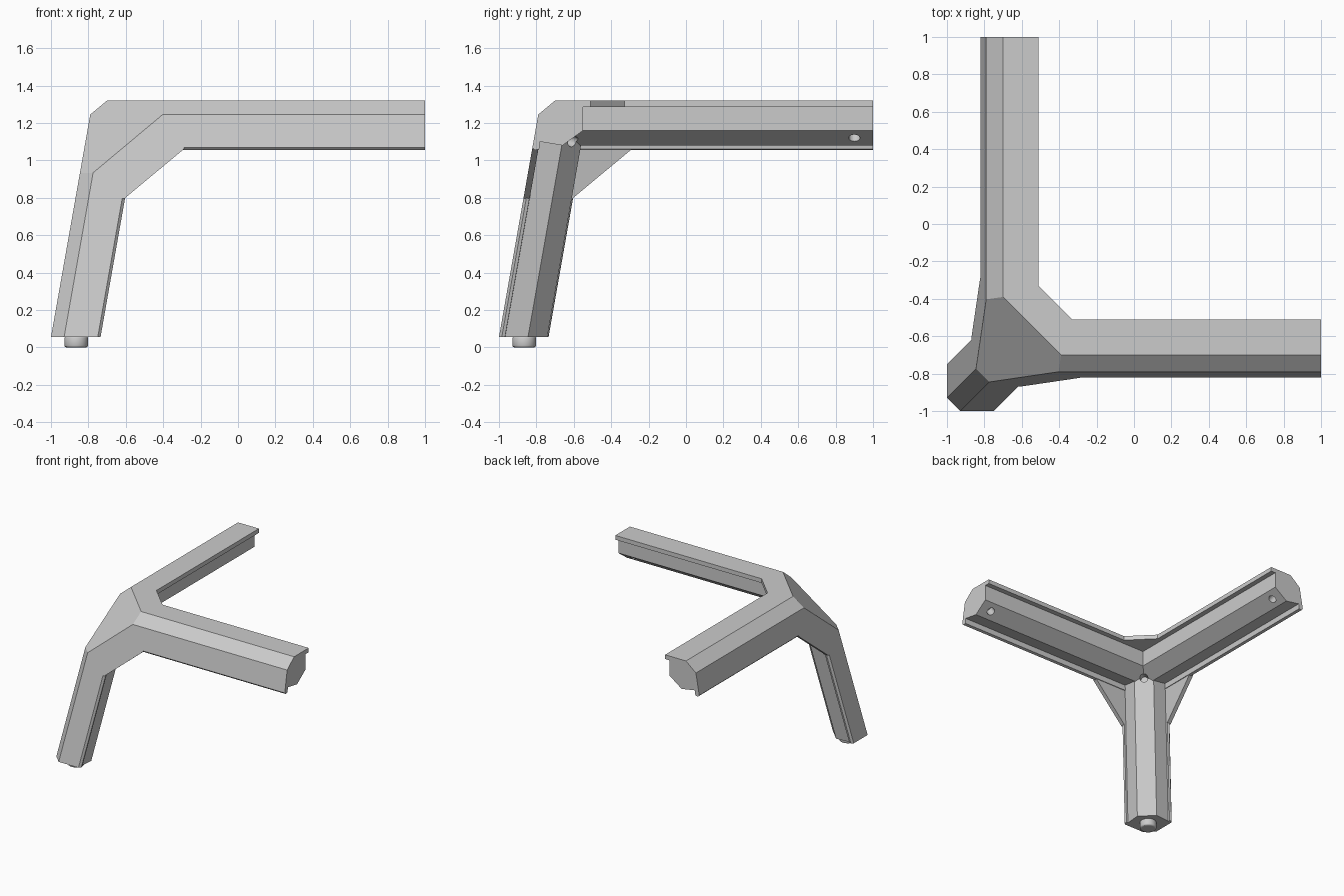
import bpy, bmesh
from mathutils import Vector

if "Cube" in bpy.data.objects:
    bpy.data.objects.remove(bpy.data.objects["Cube"])

grey = bpy.data.materials.new("plain grey")
grey.use_nodes = True
grey.diffuse_color = (0.6, 0.6, 0.6, 1)
grey.node_tree.nodes["Principled BSDF"].inputs["Base Color"].default_value = (0.6, 0.6, 0.6, 1)

LEAN = 0.1765                       # sideways lean of the leg and side skins
SKIN = 0.033                        # thickness of the skins
FLOOR = 0.055                       # underside of the leg

# Outer faces of the bracket: (point, outward normal)
front = ((-0.79, -0.79, 1.245), (0, -1, LEAN))
OUTER = [
    front,
    ((-0.79, -0.79, 1.245), (-1, 0, LEAN)),
    ((0, 0, 1.32), (0, 0, 1)),
    ((0, -0.70, 1.32), (0, -0.075, 0.09)),
    ((-0.70, 0, 1.32), (-0.075, 0, 0.09)),
    ((-0.93, -1, FLOOR), (-1, -1, 2 * LEAN)),
    ((-0.39, -0.70, 1.32), (-1, -1, 1.372)),
]


def make_object(name, bm):
    bmesh.ops.recalc_face_normals(bm, faces=bm.faces)
    mesh = bpy.data.meshes.new(name)
    bm.to_mesh(mesh)
    bm.free()
    mesh.materials.append(grey)
    obj = bpy.data.objects.new(name, mesh)
    bpy.context.collection.objects.link(obj)
    return obj


def clip(bm, planes):
    for point, normal in planes:
        bmesh.ops.bisect_plane(bm, geom=bm.verts[:] + bm.edges[:] + bm.faces[:], dist=1e-5,
                               plane_co=point, plane_no=Vector(normal).normalized(),
                               clear_outer=True)
        rim = [e for e in bm.edges if e.is_boundary]
        if rim:
            bmesh.ops.holes_fill(bm, edges=rim, sides=0)


def prism(name, points, sweep, swap=False, planes=()):
    """Sweep a polygon, trim it by the outer faces, optionally swap x and y."""
    bm = bmesh.new()
    face = bm.faces.new([bm.verts.new(p) for p in points])
    top = bmesh.ops.extrude_face_region(bm, geom=[face], use_keep_orig=True)
    moved = [v for v in top["geom"] if isinstance(v, bmesh.types.BMVert)]
    bmesh.ops.translate(bm, verts=moved, vec=sweep)
    bmesh.ops.recalc_face_normals(bm, faces=bm.faces)
    clip(bm, list(planes) + OUTER)
    if swap:
        for v in bm.verts:
            v.co.x, v.co.y = v.co.y, v.co.x
    return make_object(name, bm)


def rod(name, centre, axis, radius, length, bevel=0):
    bm = bmesh.new()
    bmesh.ops.create_cone(bm, cap_ends=True, segments=24, radius1=radius,
                          radius2=radius, depth=length)
    if bevel:
        rims = [e for e in bm.edges if abs(e.verts[0].co.z - e.verts[1].co.z) < 1e-5]
        bmesh.ops.bevel(bm, geom=rims, offset=bevel, segments=2, affect="EDGES", profile=0.5)
    turn = Vector((0, 0, 1)).rotation_difference(Vector(axis)).to_matrix()
    bmesh.ops.rotate(bm, verts=bm.verts, matrix=turn)
    bmesh.ops.translate(bm, verts=bm.verts, vec=centre)
    return make_object(name, bm)


def drill(obj, cutters):
    for cutter in cutters:
        mod = obj.modifiers.new(cutter.name, "BOOLEAN")
        mod.operation = "DIFFERENCE"
        mod.solver = "EXACT"
        mod.object = cutter
    bpy.context.view_layer.update()
    graph = bpy.context.evaluated_depsgraph_get()
    drilled = bpy.data.meshes.new_from_object(obj.evaluated_get(graph))
    obj.modifiers.clear()
    obj.data = drilled


# Arm section (y, z): flange, outer skin with lip, faceted core
arm = [(-0.51, 1.285), (-0.51, 1.4), (-0.95, 1.4), (-0.95, 1.198), (-0.807, 1.055),
       (-0.785, 1.06), (-0.78, 1.10), (-0.66, 1.08), (-0.55, 1.16), (-0.55, 1.285)]
# Half of the leg section (x, y), mirrored across the diagonal
half = [(-1.1, -1.1), (-0.85, -1.1), (-0.735, -0.985), (-0.738, -0.968),
        (-0.752, -0.967), (-0.742, -0.845)]
leg = half + [(y, x) for x, y in reversed(half[1:])]
# Gusset outlines
side_gusset = [(-0.29, 1.06), (-0.606, 0.797), (-0.72, 0.8), (-0.72, 1.15), (-0.29, 1.15)]
top_gusset = [(-0.51, -0.33), (-0.33, -0.51), (-0.33, -0.6), (-0.6, -0.6), (-0.6, -0.33)]

# Leg, with the hole at the inner corner
rise = 1.09
corner_hole = rod("corner_hole", (-0.605, -0.605, 1.10), (1, 1, -2 * LEAN), 0.03, 0.16)
leg_part = prism("leg", [(x, y, FLOOR) for x, y in leg], (LEAN * rise, LEAN * rise, rise))
drill(leg_part, [corner_hole])

# Two arms with screw holes, and the gussets that join them to the leg
inner = Vector(front[0]) - Vector(front[1]).normalized() * SKIN
for swap, side in ((False, "left"), (True, "back")):
    arm_part = prism(side + "_arm", [(-1.2, y, z) for y, z in arm], (2.2, 0, 0), swap)
    spot, axis = (0.9, -0.605, 1.12), (0, 0.08, -0.11)
    if swap:
        spot, axis = (spot[1], spot[0], spot[2]), (axis[1], axis[0], axis[2])
    screw_hole = rod("screw_hole", spot, axis, 0.03, 0.14)
    drill(arm_part, [screw_hole, corner_hole])
    bpy.data.objects.remove(screw_hole)
    prism(side + "_gusset", [(x, -1.2, z) for x, z in side_gusset],
          (0, 0.7, 0), swap, [(inner, (0, 1, -LEAN))])
bpy.data.objects.remove(corner_hole)
prism("top_gusset", [(x, y, 1.285) for x, y in top_gusset], (0, 0, 0.1))

# Screw foot under the leg
foot = rod("screw_foot", (-0.865, -0.865, 0.03), (0, 0, 1), 0.063, 0.06, 0.01)
for poly in foot.data.polygons:
    poly.use_smooth = abs(poly.normal.z) < 0.95
